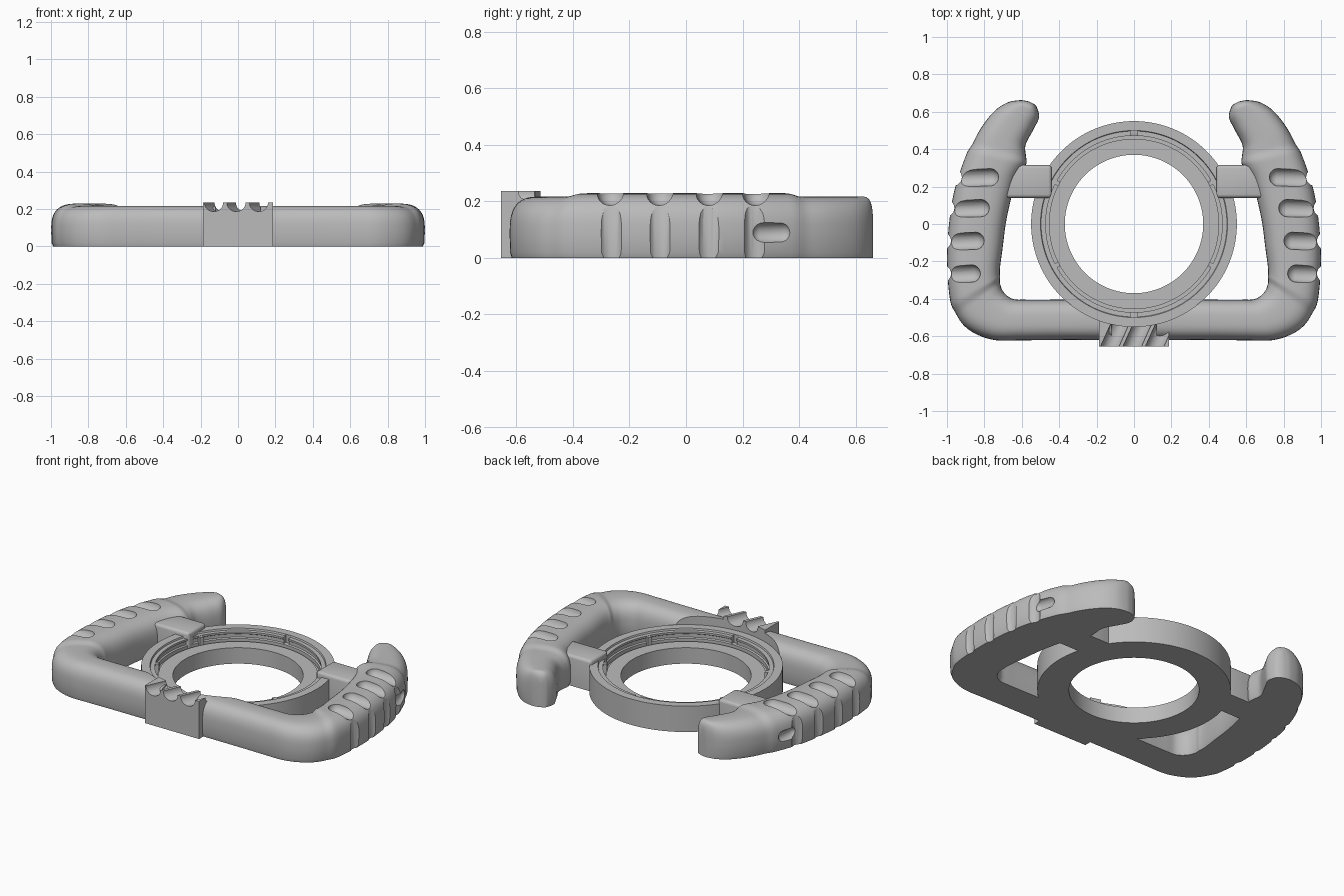
import bpy, bmesh, math
from mathutils import Vector, Matrix

cube = bpy.data.objects.get("Cube")
if cube:
    bpy.data.objects.remove(cube, do_unlink=True)

grey = bpy.data.materials.new("plain_grey")
grey.use_nodes = True
grey.diffuse_color = (0.5, 0.5, 0.5, 1)
grey.node_tree.nodes["Principled BSDF"].inputs["Base Color"].default_value = (0.5, 0.5, 0.5, 1)


def finish(name, bm):
    bmesh.ops.recalc_face_normals(bm, faces=bm.faces[:])
    mesh = bpy.data.meshes.new(name)
    bm.to_mesh(mesh)
    bm.free()
    mesh.materials.append(grey)
    ob = bpy.data.objects.new(name, mesh)
    bpy.context.scene.collection.objects.link(ob)
    return ob


def activate(ob):
    bpy.ops.object.select_all(action='DESELECT')
    ob.select_set(True)
    bpy.context.view_layer.objects.active = ob


def cut(ob, cutter):
    mod = ob.modifiers.new("cut", 'BOOLEAN')
    mod.operation, mod.solver, mod.object = 'DIFFERENCE', 'EXACT', cutter
    activate(ob)
    bpy.ops.object.modifier_apply(modifier=mod.name)
    bpy.data.objects.remove(cutter, do_unlink=True)


def mirror(ob):
    mod = ob.modifiers.new("mirror", 'MIRROR')
    mod.use_mirror_merge = False
    activate(ob)
    bpy.ops.object.modifier_apply(modifier=mod.name)


def smooth(ob, angle=35):
    activate(ob)
    bpy.ops.object.shade_smooth_by_angle(angle=math.radians(angle))


def box(name, lo, hi, bevel=0.0, turn=0.0):
    bm = bmesh.new()
    lo, hi = Vector(lo), Vector(hi)
    bmesh.ops.create_cube(bm, size=1, matrix=Matrix.Translation((lo + hi) / 2)
                          @ Matrix.Diagonal((*(hi - lo), 1)))
    if bevel:
        edges = [e for e in bm.edges if max(v.co.z for v in e.verts) > hi.z - 0.001]
        bmesh.ops.bevel(bm, geom=edges, offset=bevel, segments=3, profile=0.5, affect='EDGES')
    bm.transform(Matrix.Rotation(turn, 4, 'Z'))
    return finish(name, bm)


def capsule(a, b, radius):
    a, b = Vector(a), Vector(b)
    bm = bmesh.new()
    bmesh.ops.create_uvsphere(bm, u_segments=24, v_segments=11, radius=radius)
    for v in bm.verts:
        if v.co.z > 0:
            v.co.z += (b - a).length
    turn = Vector((0, 0, 1)).rotation_difference(b - a).to_matrix().to_4x4()
    bm.transform(Matrix.Translation(a) @ turn)
    return finish("cutter", bm)


def lathe(name, profile, steps=128):
    bm = bmesh.new()
    rings = [[bm.verts.new((r * math.cos(t), r * math.sin(t), z)) for r, z in profile]
             for t in (math.tau * k / steps for k in range(steps))]
    n = len(profile)
    for k in range(steps):
        a, b = rings[k], rings[(k + 1) % steps]
        for j in range(n):
            bm.faces.new((a[j], b[j], b[(j + 1) % n], a[(j + 1) % n]))
    return finish(name, bm)


def ring_space():
    bm = bmesh.new()
    bmesh.ops.create_cone(bm, cap_ends=True, segments=128, radius1=0.548, radius2=0.548, depth=1)
    return finish("cutter", bm)


def ease(t):
    t = max(0, min(1, t))
    return t * t * (3 - 2 * t)


# Handle: D-shaped section swept between outer and inner outline points
stations = [
    (.12, -.62, .12, -.40), (.45, -.62, .45, -.405), (.60, -.622, .58, -.405),
    (.76, -.618, .65, -.40), (.89, -.56, .70, -.36), (.96, -.46, .72, -.30),
    (.985, -.32, .725, -.24), (.99, -.15, .71, -.12), (.98, 0, .695, 0),
    (.958, .15, .67, .12), (.922, .28, .635, .24), (.875, .40, .58, .335),
    (.82, .51, .58, .42), (.75, .60, .535, .51), (.68, .648, .508, .57),
    (.61, .662, .52, .625), (.565, .656, .54, .645)]


def spline(pts, steps):
    pts = [Vector(p) for p in pts]
    out = []
    for k in range(len(pts) - 1):
        p0, p1, p2 = pts[max(k - 1, 0)], pts[k], pts[k + 1]
        p3 = pts[min(k + 2, len(pts) - 1)]
        for s in range(steps):
            t = s / steps
            out.append(p1 + (p2 - p0) * (t / 2)
                       + (p0 * 2 - p1 * 5 + p2 * 4 - p3) * (t * t / 2)
                       + (p1 * 3 - p0 - p2 * 3 + p3) * (t ** 3 / 2))
    return out + [pts[-1]]


bm = bmesh.new()
rings = []
path = spline(stations, 8)
for k, p in enumerate(path):
    outer, inner = Vector((p[0], p[1])), Vector((p[2], p[3]))
    mid, half = (outer + inner) / 2, (outer - inner) / 2
    # the raised grip sleeve is slightly fatter than the bare handle
    sleeve = ease((mid.y + .40) / .05) * ease((.40 - mid.y) / .05)
    half += half.normalized() * .009 * sleeve
    top = .217 + .012 * sleeve - .05 * ease((k - len(path) + 14) / 14)
    section = [(-.93, .0), (.93, .0), (.985, .02)]
    for s in range(25):
        a = math.pi * s / 24
        c, sn = math.cos(a), max(math.sin(a), 0)
        section.append((math.copysign(abs(c) ** .7, c), .085 + (top - .085) * sn ** .7))
    section.append((-.985, .02))
    rings.append([bm.verts.new((*(mid + half * u), z)) for u, z in section])
for a, b in zip(rings, rings[1:]):
    for j in range(len(a)):
        m = (j + 1) % len(a)
        bm.faces.new((a[j], b[j], b[m], a[m]))
bm.faces.new(rings[0])
bm.faces.new(rings[-1])
handle = finish("handles", bm)
cut(handle, ring_space())

# Finger grooves over the top and down the outer side of the grip
for y, edge, reach in ((.25, .94, .17), (.085, .98, .16), (-.09, .998, .15), (-.265, .998, .13)):
    cut(handle, capsule((edge - reach, y, .232), (edge + .1, y - .01, .232), .047))
    cut(handle, capsule((edge + .026, y, -.2), (edge + .026, y, .4), .046))
cut(handle, capsule((.935, .27, .09), (.922, .34, .09), .036))
mirror(handle)
smooth(handle)

# Arms joining ring and grips
arm = box("side_arms", (.44, .14, 0), (.70, .315, .19), .018)
cut(arm, lathe("cutter", [(.05, -.1), (.47, -.1), (.47, .4), (.05, .4)]))
mirror(arm)
smooth(arm)

# Stepped centre ring with retaining groove
ring = lathe("centre_ring", [
    (.37, 0), (.55, 0), (.55, .162), (.50, .162), (.497, .152), (.472, .152), (.472, .14),
    (.48, .135), (.48, .115), (.472, .11), (.472, .085), (.455, .085), (.455, .10), (.37, .10)])
for side in (-1, 1):
    cut(ring, box("cutter", (.45, -.018, .11), (.50, .018, .3), turn=side * math.pi / 2))
smooth(ring)

# Ribs dividing the groove
for k, degrees in enumerate((28, 152, 208, 332)):
    box("groove_rib_%d" % (k + 1), (.452, -.012, .08), (.482, .012, .15),
        turn=math.radians(degrees))

# Front block with three slanted grooves
block = box("front_block", (-.188, -.655, 0), (.188, -.49, .236))
cut(block, ring_space())
for x in (-.115, .005, .125):
    cut(block, capsule((x - .08, -.80, .232), (x + .10, -.40, .232), .046))
smooth(block)
